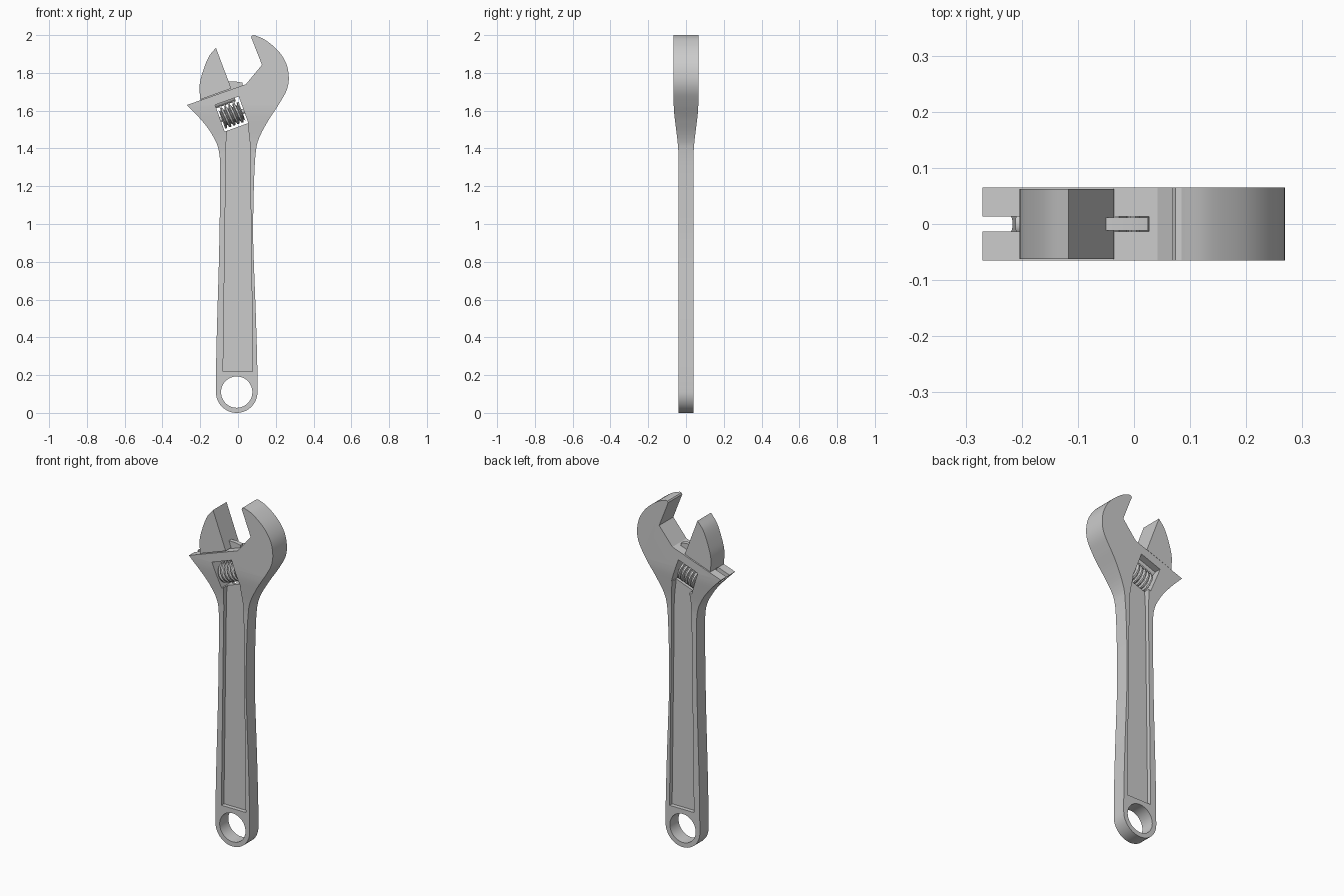
import bpy, bmesh, math
from mathutils import Vector, Matrix

if "Cube" in bpy.data.objects:
    bpy.data.objects.remove(bpy.data.objects["Cube"])

TILT = math.radians(19.8)
ORIGIN = (-0.27, 1.63)          # outer end of the sliding face


def uv(u, v):
    """Sliding-face coordinates (along, above) to front-view x, z."""
    c, s = math.cos(TILT), math.sin(TILT)
    return (ORIGIN[0] + u * c - v * s, ORIGIN[1] + u * s + v * c)


def curve(pts, steps=5):
    """Smooth Catmull-Rom path through the points."""
    p = [Vector(a) for a in pts]
    p = [2 * p[0] - p[1]] + p + [2 * p[-1] - p[-2]]
    out = []
    for a, b, c, d in zip(p, p[1:], p[2:], p[3:]):
        for i in range(steps):
            t = i / steps
            out.append(tuple(0.5 * (2 * b + (c - a) * t + (2 * a - 5 * b + 4 * c - d) * t * t
                                    + (3 * b - a - 3 * c + d) * t ** 3)))
    return out + [tuple(p[-2])]


def finish(name, bm):
    bmesh.ops.recalc_face_normals(bm, faces=bm.faces)
    me = bpy.data.meshes.new(name)
    bm.to_mesh(me)
    bm.free()
    ob = bpy.data.objects.new(name, me)
    bpy.context.collection.objects.link(ob)
    return ob


def prism(name, pts, y0, y1):
    bm = bmesh.new()
    f = bm.faces.new([bm.verts.new((x, y0, z)) for x, z in pts])
    ext = bmesh.ops.extrude_face_region(bm, geom=[f])
    bmesh.ops.translate(bm, vec=(0, y1 - y0, 0),
                        verts=[v for v in ext['geom'] if isinstance(v, bmesh.types.BMVert)])
    return finish(name, bm)


def rod(name, u0, u1, v, r, segs=32):
    """Cylinder lying parallel to the sliding face."""
    x, z = uv((u0 + u1) / 2, v)
    bm = bmesh.new()
    bmesh.ops.create_cone(bm, cap_ends=True, segments=segs, radius1=r, radius2=r, depth=u1 - u0,
                          matrix=Matrix.Translation((x, 0, z))
                          @ Matrix.Rotation(math.pi / 2 - TILT, 4, 'Y'))
    return finish(name, bm)


def boolean(ob, other, op='DIFFERENCE'):
    m = ob.modifiers.new(op, 'BOOLEAN')
    m.operation, m.object, m.solver = op, other, 'EXACT'
    bpy.context.view_layer.objects.active = ob
    bpy.ops.object.modifier_apply(modifier=m.name)
    bpy.data.objects.remove(other)


def rect(u0, u1, v0, v1):
    return [uv(u0, v0), uv(u1, v0), uv(u1, v1), uv(u0, v1)]


def circle(cx, cz, r, a0, a1, n):
    return [(cx + r * math.cos(a0 + (a1 - a0) * i / n), cz + r * math.sin(a0 + (a1 - a0) * i / n))
            for i in range(n)]


# Body: handle, head and fixed jaw in one outline
left = curve([(-0.117, 0.11), (-0.115, 0.3), (-0.11, 0.5), (-0.10, 0.85), (-0.095, 1.2),
              (-0.10, 1.38), (-0.14, 1.478), (-0.20, 1.557), (-0.27, 1.63)])
right = curve([(0.085, 2.0), (0.14, 1.977), (0.21, 1.92), (0.255, 1.85), (0.269, 1.775),
               (0.258, 1.71), (0.22, 1.64), (0.16, 1.547), (0.112, 1.456), (0.094, 1.38),
               (0.085, 1.23), (0.08, 1.0), (0.082, 0.85), (0.095, 0.5), (0.102, 0.25), (0.103, 0.11)])
bottom = circle(-0.007, 0.11, 0.11, 0, -math.pi, 24)[1:]
body = prism("wrench_body", left + [(0.042, 1.74), (0.127, 1.842), (0.069, 1.99), (0.074, 1.998)]
             + right + bottom, -0.065, 0.065)

# Thin the handle with a side profile
side = [(0.04, -0.1)] + curve([(0.04, 1.38), (0.046, 1.45), (0.056, 1.53), (0.063, 1.59),
                               (0.0655, 1.64)], 4) + [(0.07, 2.1)]
profile = prism("side_profile", side + [(-y, z) for y, z in reversed(side)], -0.5, 0.5)
profile.data.transform(Matrix.Rotation(math.pi / 2, 4, 'Z'))
boolean(body, profile, 'INTERSECT')

# Hanging hole, handle panels, worm window, slide slot and bore
boolean(body, prism("hole", circle(-0.007, 0.11, 0.083, 0, 2 * math.pi, 48), -0.2, 0.2))
panel = [(-0.079, 0.22), (0.078, 0.22), (0.066, 1.2), (0.064, 1.42), uv(0.272, -0.19),
         uv(0.16, -0.19), (-0.062, 1.45), (-0.066, 1.2)]
for s in (-1, 1):
    boolean(body, prism("panel", panel, s * 0.016, s * 0.15))
boolean(body, prism("window", rect(0.14, 0.273, -0.2, -0.05), -0.2, 0.2))
boolean(body, prism("slot", rect(-0.06, 0.315, -0.05, 0.02), -0.0135, 0.0135))
boolean(body, rod("bore", -0.06, 0.312, -0.044, 0.026))

# Movable jaw with its rail and toothed rack
outer = curve([uv(0.075, 0.003), (-0.203, 1.737), (-0.185, 1.81), (-0.155, 1.885), (-0.117, 1.933)])
jaw = prism("movable_jaw", outer + [uv(0.25, 0.003)], -0.062, 0.062)
rail = prism("jaw_rail", [uv(0.08, -0.045), uv(0.308, -0.045), uv(0.312, -0.004), (0.025, 1.748),
                          (-0.01, 1.754), (-0.06, 1.754), uv(0.08, 0.015)], -0.012, 0.012)
rack = rod("jaw_rack", 0.055, 0.25, -0.044, 0.0245)
teeth = [prism("rack_tooth", [uv(u, -0.06), uv(u + 0.016, -0.06), uv(u + 0.011, -0.085),
                              uv(u + 0.005, -0.085)], -0.015, 0.015)
         for u in (0.155 + 0.024 * i for i in range(4))]

# Worm screw: helical ridge swept around its axis
bm = bmesh.new()
segs, rings, length, pitch = 32, 60, 0.115, 0.023
grid = []
for i in range(rings + 1):
    a = i / rings * length
    ring = []
    for j in range(segs):
        t = 2 * math.pi * j / segs
        phase = (a / pitch - j / segs) % 1
        r = 0.041 + 0.014 * min(1, max(0, 3.2 * (1 - abs(2 * phase - 1)) - 0.8))
        x, z = uv(0.148 + a, -0.132 + r * math.sin(t))
        ring.append(bm.verts.new((x, r * math.cos(t), z)))
    grid.append(ring)
for p, q in zip(grid, grid[1:]):
    for j in range(segs):
        k = (j + 1) % segs
        bm.faces.new((p[j], p[k], q[k], q[j]))
bm.faces.new(grid[0])
bm.faces.new(grid[-1])
worm = finish("worm_screw", bm)
pin = rod("worm_pin", 0.125, 0.29, -0.132, 0.013, 16)

# Smooth the curved surfaces and keep crisp edges
for ob in bpy.data.objects:
    ob.select_set(True)
bpy.context.view_layer.objects.active = body
bpy.ops.object.shade_smooth_by_angle(angle=math.radians(30))
